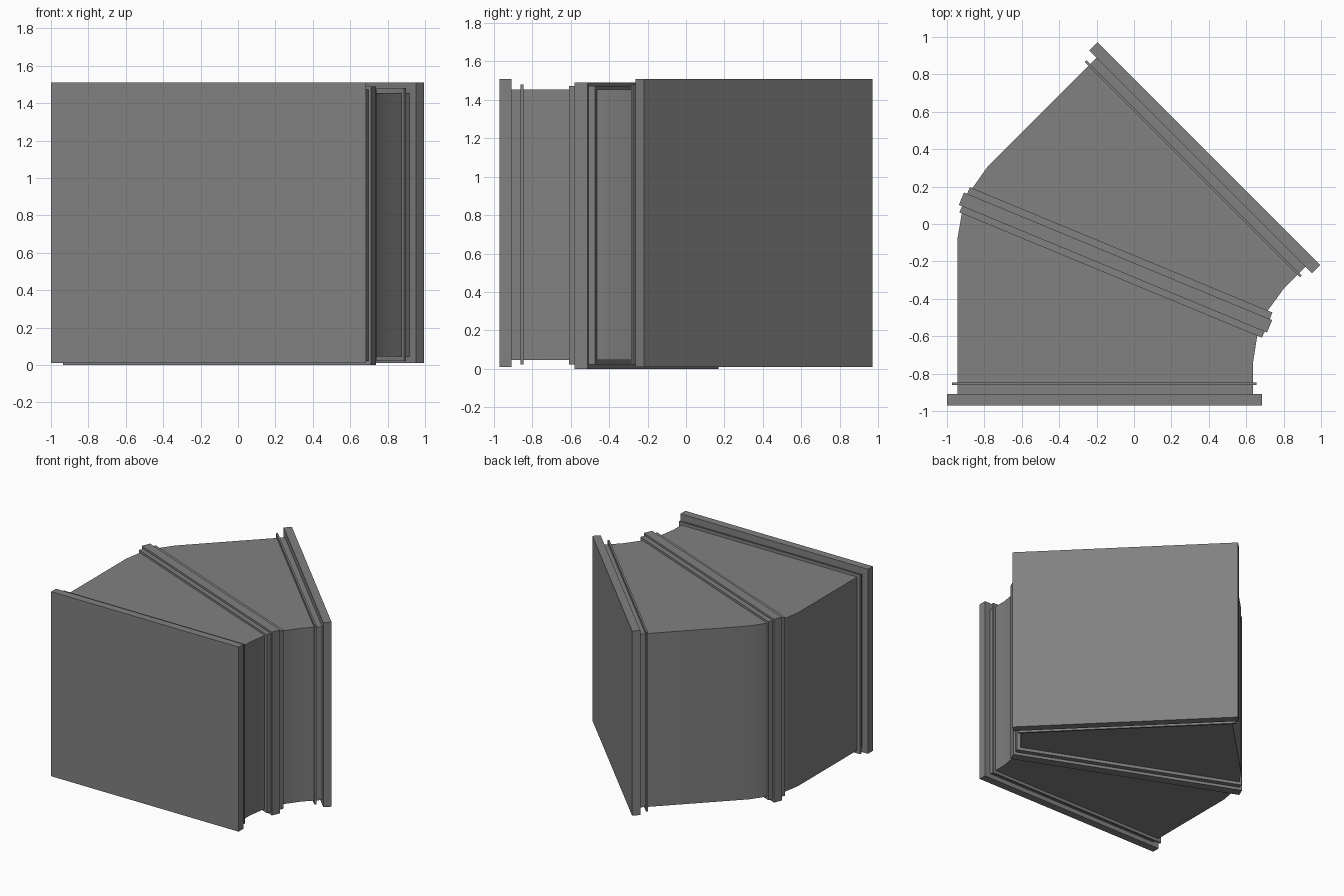
import bpy
import bmesh
import math
from mathutils import Matrix, Vector

cube = bpy.data.objects.get("Cube")
if cube:
    bpy.data.objects.remove(cube)

steel = bpy.data.materials.new("galvanised_grey")
steel.use_nodes = True
GREY = (0.22, 0.22, 0.22, 1)
steel.diffuse_color = GREY
steel.node_tree.nodes["Principled BSDF"].inputs["Base Color"].default_value = GREY

# Seam frame: the elbow is symmetric across this vertical plane
SEAM_ANGLE = math.radians(-22.5)
SEAM_OFFSET = -0.228
along = Vector((math.cos(SEAM_ANGLE), math.sin(SEAM_ANGLE)))
across = Vector((-along.y, along.x))


def reflect(p):
    p = Vector(p)
    return p - 2 * (p.dot(across) - SEAM_OFFSET) * across


def seam_point(u, v):
    return along * u + across * (SEAM_OFFSET + v)


def prism(name, outline, z0, z1, smooth=False):
    """Extrude a plan outline from z0 to z1."""
    bm = bmesh.new()
    face = bm.faces.new([bm.verts.new((p[0], p[1], z0)) for p in outline])
    top = bmesh.ops.extrude_face_region(bm, geom=[face])
    verts = [g for g in top["geom"] if isinstance(g, bmesh.types.BMVert)]
    bmesh.ops.translate(bm, verts=verts, vec=(0, 0, z1 - z0))
    bmesh.ops.recalc_face_normals(bm, faces=bm.faces)
    mesh = bpy.data.meshes.new(name)
    bm.to_mesh(mesh)
    bm.free()
    mesh.materials.append(steel)
    obj = bpy.data.objects.new(name, mesh)
    bpy.context.collection.objects.link(obj)
    if smooth:
        bpy.ops.object.select_all(action="DESELECT")
        obj.select_set(True)
        bpy.context.view_layer.objects.active = obj
        bpy.ops.object.shade_smooth_by_angle(angle=math.radians(30))
    return obj


def rect(x0, x1, y0, y1):
    return [(x0, y0), (x1, y0), (x1, y1), (x0, y1)]


# Duct body: outer and inner cheeks of one half, mirrored over the seam
outer = [(-0.945, -0.93), (-0.945, -0.085), (-0.92, 0.06)]
inner = [(0.635, -0.93), (0.635, -0.75), (0.66, -0.59)]
outline = (outer + [reflect(p) for p in reversed(outer)]
           + [reflect(p) for p in inner] + inner[::-1])
prism("duct_body", outline, 0.046, 1.455, smooth=True)

# End flanges and their thin stiffening ribs, front and mirrored back
for name, plan, z0, z1 in (
    ("flange", rect(-1, 0.685, -0.97, -0.908), 0.01, 1.51),
    ("rib", rect(-0.973, 0.655, -0.861, -0.847), 0.022, 1.48),
):
    prism("front_" + name, plan, z0, z1)
    prism("back_" + name, [reflect(p) for p in plan], z0, z1)

# Seam joint: a raised flange over a wider, lower collar
for name, plan, z0, z1 in (
    ("seam_flange", rect(-0.904, 0.879, -0.036, 0.036), 0, 1.49),
    ("seam_collar", rect(-0.886, 0.865, -0.072, 0.074), 0.022, 1.473),
):
    prism(name, [seam_point(*p) for p in plan], z0, z1)
